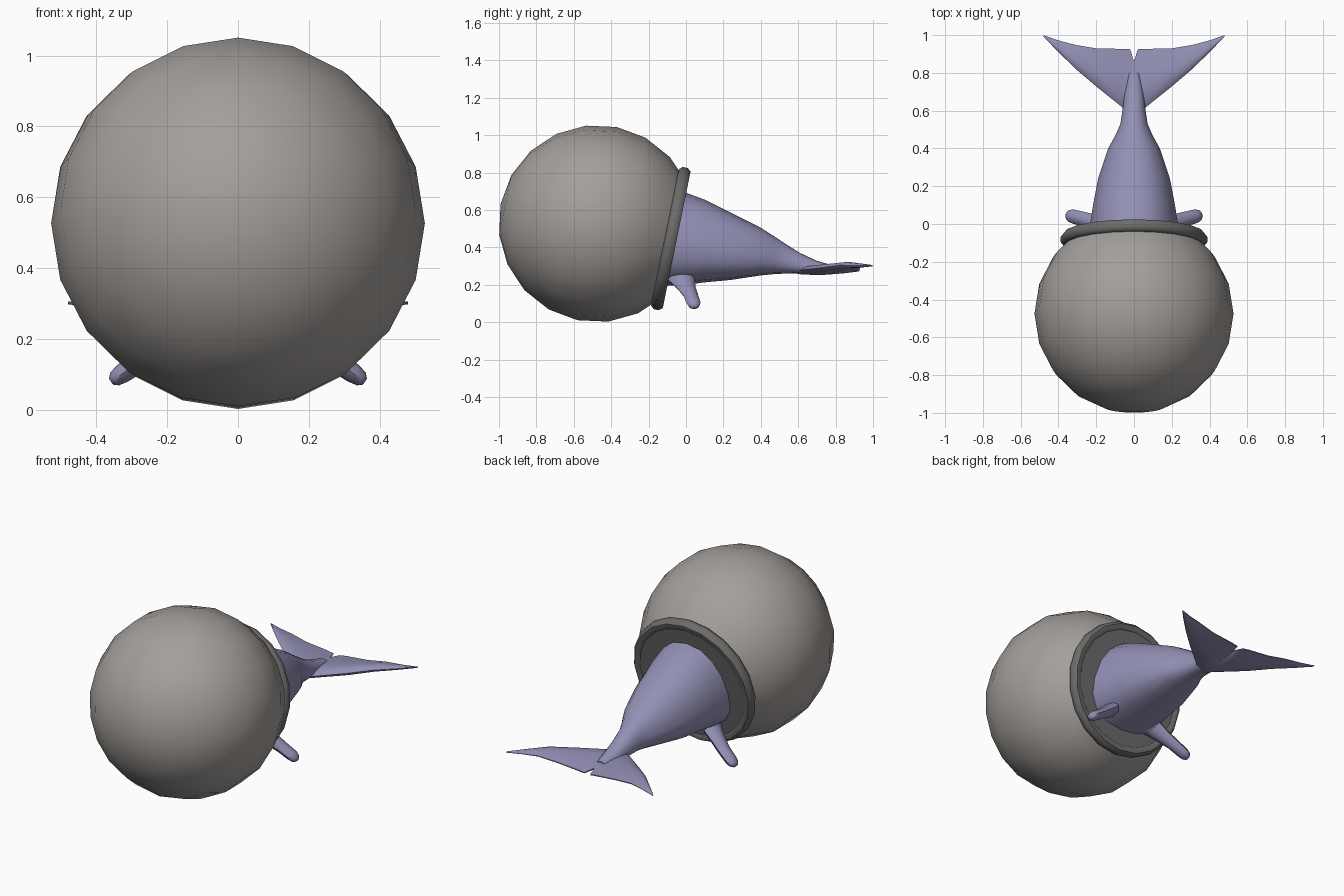
import bpy, bmesh, math
from mathutils import Matrix, Vector

if "Cube" in bpy.data.objects:
    bpy.data.objects.remove(bpy.data.objects["Cube"])


def material(name, rgb):
    m = bpy.data.materials.new(name)
    m.diffuse_color = (*rgb, 1)
    m.use_nodes = True
    m.node_tree.nodes["Principled BSDF"].inputs["Base Color"].default_value = m.diffuse_color
    return m


GLASS = material("warm grey glass", (0.37, 0.345, 0.325))
METAL = material("dark grey metal", (0.15, 0.148, 0.145))
SKIN = material("blue violet skin", (0.29, 0.28, 0.46))


def finish(name, bm, mat, angle=50):
    bmesh.ops.recalc_face_normals(bm, faces=bm.faces)
    me = bpy.data.meshes.new(name)
    bm.to_mesh(me)
    bm.free()
    me.materials.append(mat)
    ob = bpy.data.objects.new(name, me)
    bpy.context.collection.objects.link(ob)
    bpy.ops.object.select_all(action='DESELECT')
    ob.select_set(True)
    bpy.context.view_layer.objects.active = ob
    bpy.ops.object.shade_smooth_by_angle(angle=math.radians(angle))
    return ob


def loft(bm, rings, closed=False, caps=True):
    """Skin a list of point rings with quads."""
    vs = [[bm.verts.new(p) for p in r] for r in rings]
    n = len(vs[0])
    pairs = list(zip(vs, vs[1:])) + ([(vs[-1], vs[0])] if closed else [])
    for a, b in pairs:
        for i in range(n):
            j = (i + 1) % n
            bm.faces.new((a[i], a[j], b[j], b[i]))
    if caps and not closed:
        bm.faces.new(vs[0])
        bm.faces.new(vs[-1])


# helmet frame: local z runs backwards and slightly down to the neck
CENTRE = Vector((0, -0.475, 0.527))
FRAME = Matrix.Translation(CENTRE) @ Matrix.Rotation(math.radians(-101.5), 4, 'X')

# helmet globe, open at the neck
bm = bmesh.new()
bmesh.ops.create_uvsphere(bm, u_segments=20, v_segments=10, radius=0.527)
bmesh.ops.delete(bm, geom=[v for v in bm.verts if v.co.z > 0.45], context='VERTS')
bm.transform(FRAME)
finish("helmet_globe", bm, GLASS)

# neck ring with a rounded section, plus the plate closing it
section = [(0.33, 0.37), (0.372, 0.37), (0.388, 0.387), (0.388, 0.415),
           (0.372, 0.434), (0.345, 0.434), (0.335, 0.425)]
bm = bmesh.new()
loft(bm, [[(r * math.cos(a), r * math.sin(a), d) for r, d in section]
          for a in (math.tau * i / 20 for i in range(20))], closed=True)
bm.transform(FRAME)
finish("neck_ring", bm, METAL)
bm = bmesh.new()
bmesh.ops.create_circle(bm, cap_ends=True, segments=20, radius=0.345)
bm.transform(FRAME @ Matrix.Translation((0, 0, 0.429)))
finish("neck_plate", bm, METAL)

# body: y, half width, bottom z, top z
stations = [(-0.80, 0.12, 0.36, 0.55), (-0.70, 0.21, 0.26, 0.68), (-0.50, 0.27, 0.20, 0.76),
            (-0.25, 0.26, 0.19, 0.75), (0.0, 0.232, 0.20, 0.692), (0.10, 0.217, 0.213, 0.655),
            (0.24, 0.19, 0.226, 0.585), (0.40, 0.137, 0.25, 0.505), (0.47, 0.098, 0.257, 0.46),
            (0.53, 0.072, 0.26, 0.42), (0.61, 0.06, 0.26, 0.37), (0.70, 0.05, 0.26, 0.328),
            (0.80, 0.03, 0.265, 0.30)]


def body_ring(y, w, lo, hi):
    pts = []
    for i in range(16):
        a = math.tau * i / 16
        c, s = math.cos(a), math.sin(a)
        x = math.copysign(abs(c) ** 0.85, c) * w * (1 - 0.13 * s)
        mid = lo + 0.45 * (hi - lo)
        z = mid + math.copysign(abs(s) ** 0.9, s) * ((hi - mid) if s > 0 else (mid - lo))
        pts.append((x, y, z))
    return pts


bm = bmesh.new()
loft(bm, [body_ring(*s) for s in stations])
finish("body", bm, SKIN)

# tail flukes: x, leading y, trailing y, z, thickness
span = [(0.0, 0.56, 0.86, 0.28, 0.05), (0.02, 0.58, 0.925, 0.274, 0.045),
        (0.065, 0.62, 0.927, 0.28, 0.05), (0.20, 0.728, 0.93, 0.292, 0.045),
        (0.31, 0.822, 0.948, 0.305, 0.035), (0.40, 0.91, 0.972, 0.303, 0.022),
        (0.48, 0.992, 1.0, 0.302, 0.008)]
foil = [(0, 0), (0.12, 0.42), (0.4, 0.5), (0.75, 0.3), (1, 0.06),
        (1, -0.06), (0.75, -0.3), (0.4, -0.5), (0.12, -0.42)]
# flippers: centre x, y, z, half length along y, half thickness
flipper = [(0.15, -0.03, 0.235, 0.075, 0.04), (0.21, 0.0, 0.187, 0.052, 0.034),
           (0.27, 0.026, 0.142, 0.04, 0.03), (0.325, 0.04, 0.104, 0.038, 0.028),
           (0.348, 0.042, 0.088, 0.03, 0.022), (0.358, 0.042, 0.08, 0.014, 0.01)]

for side, s in (("left", 1), ("right", -1)):
    bm = bmesh.new()
    loft(bm, [[(s * x, y0 + u * (y1 - y0), z + t * v) for u, v in foil]
              for x, y0, y1, z, t in span])
    finish(side + "_fluke", bm, SKIN)
    bm = bmesh.new()
    loft(bm, [[(s * (x + 0.57 * t * math.sin(a)), y + l * math.cos(a), z + 0.82 * t * math.sin(a))
               for a in (math.tau * i / 8 for i in range(8))]
              for x, y, z, l, t in flipper])
    finish(side + "_flipper", bm, SKIN)
